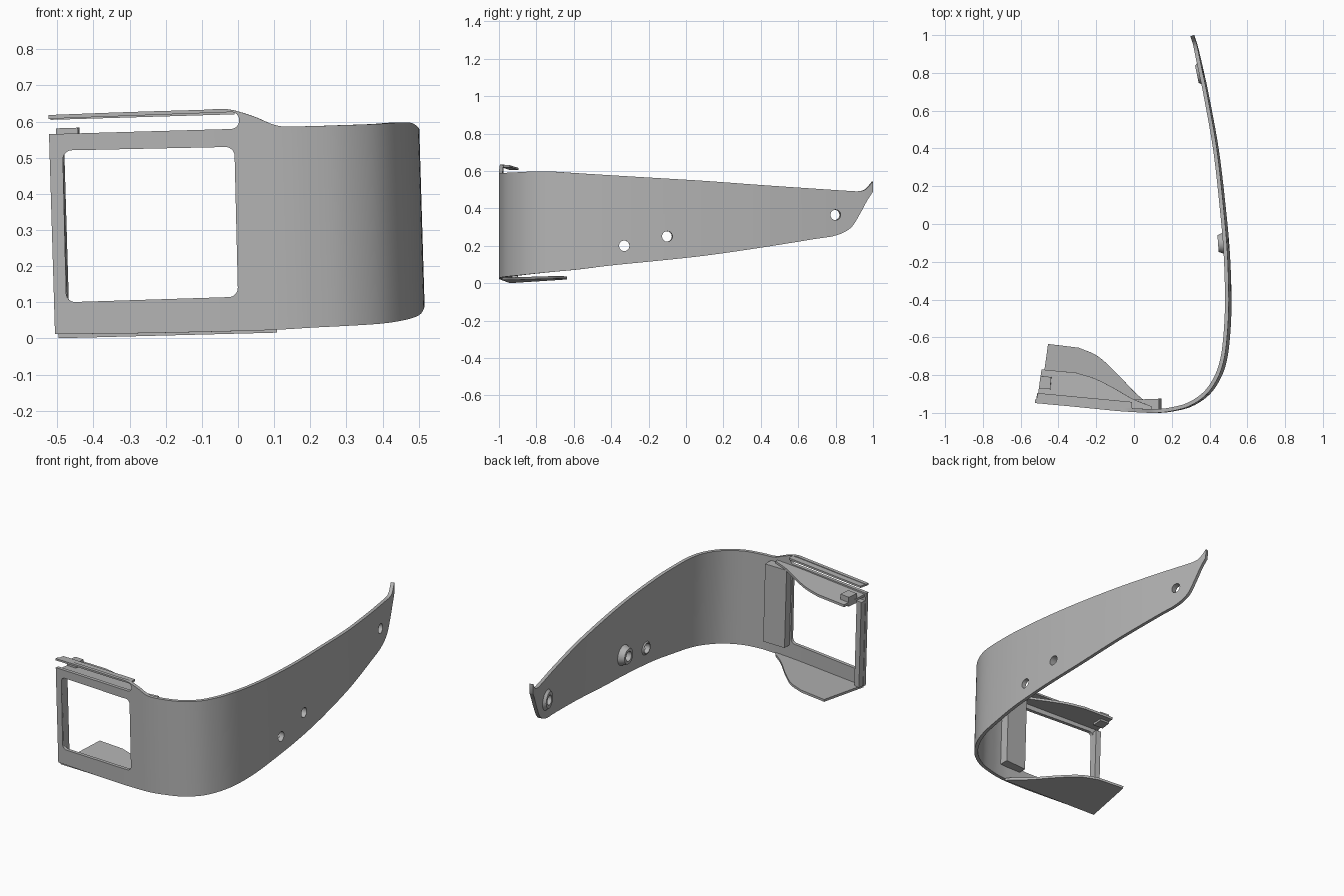
import bpy, bmesh
from mathutils import Vector, Matrix

if "Cube" in bpy.data.objects:
    bpy.data.objects.remove(bpy.data.objects["Cube"], do_unlink=True)

LEAN, RISE, WALL = -0.03, 0.03, 0.02

grey = bpy.data.materials.new("plain grey")
grey.use_nodes = True
grey.diffuse_color = (0.45, 0.45, 0.45, 1)
grey.node_tree.nodes["Principled BSDF"].inputs["Base Color"].default_value = grey.diffuse_color


def finish(name, bm):
    """Turn a bmesh into a named object with the shared material."""
    bmesh.ops.recalc_face_normals(bm, faces=bm.faces)
    mesh = bpy.data.meshes.new(name)
    bm.to_mesh(mesh)
    bm.free()
    mesh.materials.append(grey)
    obj = bpy.data.objects.new(name, mesh)
    bpy.context.collection.objects.link(obj)
    return obj


def lean(bm):
    for v in bm.verts:
        v.co.x += LEAN * (v.co.z - 0.3)


def prism(bm, points, direction, radius=0):
    """Extrude a polygon, optionally with rounded corners."""
    face = bm.faces.new([bm.verts.new(p) for p in points])
    if radius:
        bmesh.ops.bevel(bm, geom=list(bm.verts), offset=radius, segments=6,
                        profile=0.5, affect='VERTICES')
        face = bm.faces[:][0]
    out = bmesh.ops.extrude_face_region(bm, geom=[face], use_keep_orig=True)
    moved = [g for g in out["geom"] if isinstance(g, bmesh.types.BMVert)]
    bmesh.ops.translate(bm, verts=moved, vec=direction)


def plate(name, outline, base, height, tilt=0.0):
    """Plate from a plan outline, following the sideways rise of the front."""
    bm = bmesh.new()
    prism(bm, [(x, y, base + RISE * x + tilt * (y + 0.95)) for x, y in outline],
          (0, 0, height))
    lean(bm)
    return finish(name, bm)


def cut(target, cutter):
    mod = target.modifiers.new("cut", 'BOOLEAN')
    mod.operation, mod.solver, mod.object = 'DIFFERENCE', 'EXACT', cutter
    bpy.context.view_layer.objects.active = target
    bpy.ops.object.modifier_apply(modifier=mod.name)


def smooth_line(points, steps):
    """Catmull-Rom interpolation through points of any dimension."""
    pts = [Vector(p) for p in points]
    pts = [pts[0] * 2 - pts[1]] + pts + [pts[-1] * 2 - pts[-2]]
    line = []
    for a, b, c, d in zip(pts, pts[1:], pts[2:], pts[3:]):
        for i in range(steps):
            t = i / steps
            line.append(0.5 * (2 * b + (c - a) * t + (2 * a - 5 * b + 4 * c - d) * t * t
                               + (3 * b - a - 3 * c + d) * t ** 3))
    return line + [pts[-2]]


# Wrap-around panel: plan x, plan y, lower edge, upper edge
stations = [
    (-.515, -.948, .012, .618), (-.3, -.968, .014, .626), (-.1, -.988, .018, .632),
    (-.02, -.994, .02, .634), (.05, -.998, .022, .615), (.12, -1, .025, .588),
    (.2, -.992, .03, .587), (.3, -.965, .035, .59), (.39, -.905, .041, .593),
    (.45, -.82, .05, .597), (.485, -.72, .06, .597), (.503, -.58, .073, .588),
    (.51, -.4, .095, .577), (.502, -.15, .12, .562), (.48, .1, .147, .547),
    (.445, .4, .19, .525), (.395, .68, .235, .506), (.37, .8, .255, .498),
    (.353, .88, .295, .493), (.343, .93, .37, .492), (.335, .965, .435, .505),
    (.325, 1, .49, .545)]
line = smooth_line(stations, 6)
inward = []
for i in range(len(line)):
    t = line[min(i + 1, len(line) - 1)] - line[max(i - 1, 0)]
    inward.append(Vector((-t[1], t[0], 0)).normalized())

bm = bmesh.new()
rings = []
for p, n in zip(line, inward):
    low, high = Vector((p[0], p[1], p[2])), Vector((p[0], p[1], p[3]))
    rings.append([bm.verts.new(c) for c in (low, high, high + n * WALL, low + n * WALL)])
for a, b in zip(rings, rings[1:]):
    for k in range(4):
        m = (k + 1) % 4
        bm.faces.new((a[k], b[k], b[m], a[m]))
bm.faces.new(rings[0])
bm.faces.new(rings[-1])
lean(bm)
panel = finish("wrap_panel", bm)

# Window and the open slot above it
openings = {
    "window_cutter": ([(-.475, .1), (0, .115), (-.01, .53), (-.485, .52)], .025),
    "slot_cutter": ([(-.7, .56), (.003, .58), (.003, .627), (-.7, .601)], .022)}
cutters = []
for name, (corners, radius) in openings.items():
    bm = bmesh.new()
    prism(bm, [(x, -1.2, z) for x, z in corners], (0, .5, 0), radius)
    cutters.append(finish(name, bm))
    cut(panel, cutters[-1])

# Bolt holes with raised bosses on the inside: y, z, boss radius, boss height
parts = [panel]
bosses = [("front", -.33, .2, .045, .008), ("middle", -.1, .25, .062, .036),
          ("rear", .8, .365, .065, .016)]
for label, y, z, radius, height in bosses:
    i = min(range(len(line)), key=lambda k: abs(line[k][1] - y))
    spot = Vector((line[i][0] + LEAN * (z - .3), y, z))
    turn = inward[i].to_track_quat('Z', 'Y').to_matrix().to_4x4()
    depth = height + .008
    bm = bmesh.new()
    bmesh.ops.create_cone(bm, cap_ends=True, segments=32, radius1=radius,
                          radius2=radius * .72, depth=depth)
    bm.transform(Matrix.Translation(spot + inward[i] * (WALL - .008 + depth / 2)) @ turn)
    boss = finish(label + "_boss", bm)
    bm = bmesh.new()
    bmesh.ops.create_cone(bm, cap_ends=True, segments=32, radius1=.028,
                          radius2=.028, depth=.3)
    bm.transform(Matrix.Translation(spot) @ turn)
    hole = finish(label + "_hole_cutter", bm)
    cut(panel, hole)
    cut(boss, hole)
    cutters.append(hole)
    parts.append(boss)
for c in cutters:
    bpy.data.objects.remove(c, do_unlink=True)


def flange(corner, bulge):
    """Plan outline with a straight front, square end and swept rear edge."""
    return [(-.506, -.94), (.1, -.985)] + [(p[0], p[1]) for p in
                                         smooth_line(bulge, 5)] + [corner]


# Lower and upper flanges behind the window
parts.append(plate("lower_flange", flange((-.463, -.635), [
    (.08, -.96), (0, -.895), (-.1, -.79), (-.2, -.7), (-.3, -.655)]), .015, .014, .06))
parts.append(plate("upper_flange", flange((-.482, -.77), [
    (.1, -.965), (0, -.925), (-.1, -.868), (-.2, -.818), (-.3, -.787)]), .558, .014, -.05))

# Top lip, window post return, inner pad and end clip
parts.append(plate("top_lip", [(-.51, -.942), (0, -.985), (0, -.942), (-.5, -.895)],
                   .62, .011))
parts.append(plate("window_post_return", [(-.513, -.942), (-.479, -.945), (-.474, -.9),
                                          (-.506, -.897)], .03, .505))
parts.append(plate("inner_pad", [(.004, -.985), (.14, -.99), (.14, -.925), (.004, -.93)],
                   .1, .46))
clip = [(-.495, -.87), (-.435, -.875), (-.43, -.81), (-.487, -.805)]
parts.append(plate("end_clip_upper", clip, .564, .032))
parts.append(plate("end_clip_lower", clip, .54, .022))

# Smooth shading with crisp edges
bpy.ops.object.select_all(action='DESELECT')
for obj in parts:
    obj.select_set(True)
bpy.context.view_layer.objects.active = panel
bpy.ops.object.shade_smooth_by_angle(angle=0.6)
